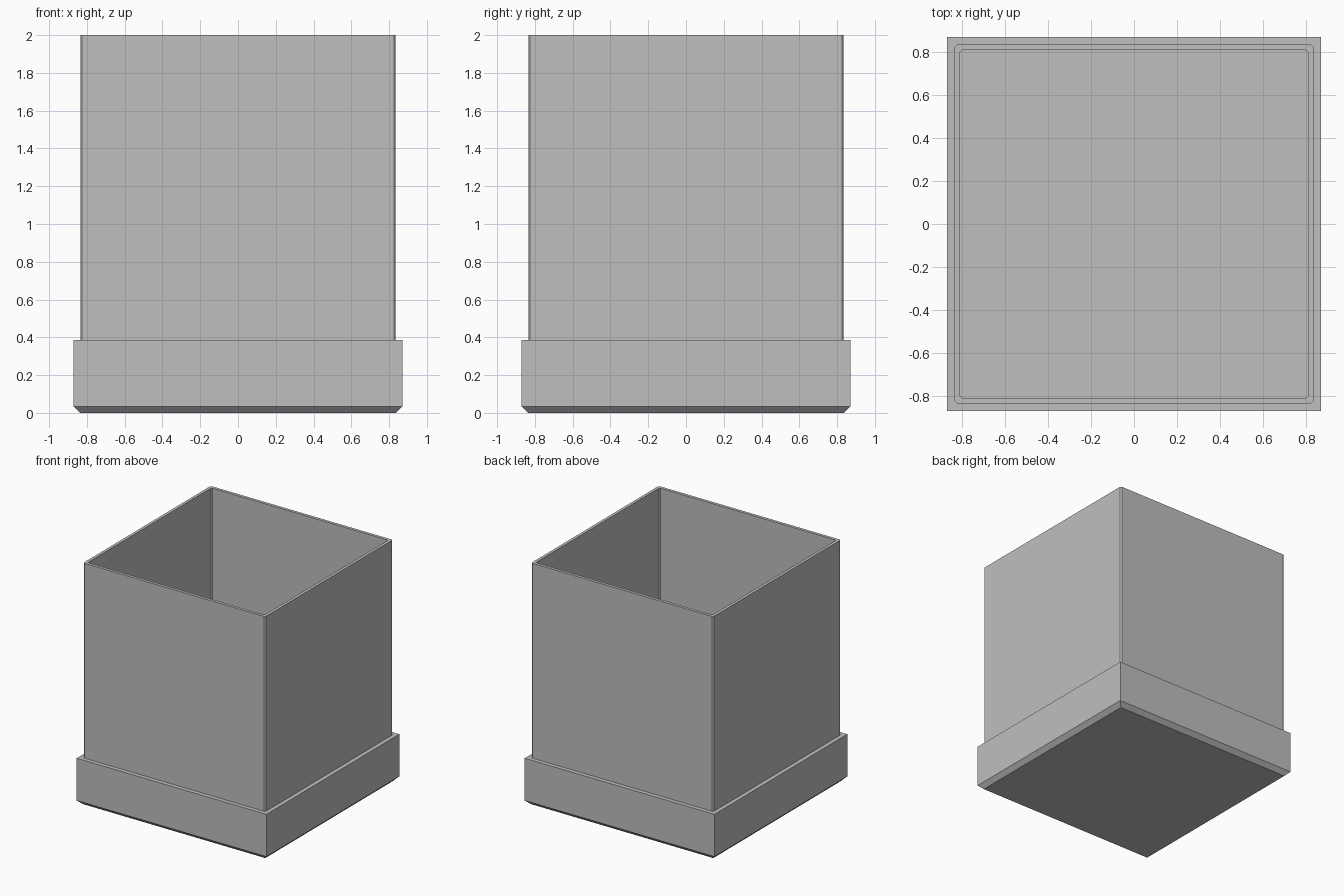
import bpy
import bmesh

cube = bpy.data.objects.get("Cube")
if cube:
    bpy.data.objects.remove(cube, do_unlink=True)

grey = bpy.data.materials.new("plain grey")
grey.use_nodes = True
colour = (0.52, 0.52, 0.52, 1)
grey.diffuse_color = colour
grey.node_tree.nodes["Principled BSDF"].inputs["Base Color"].default_value = colour

BASE, WALL, INNER = 0.87, 0.835, 0.81   # half widths
LEDGE, TOP, FLOOR = 0.385, 2.0, 0.06    # heights
BEVEL, CORNER = 0.035, 0.01


def square_ring(bm, half, z, cut):
    """Square outline with its corners cut off, anticlockwise."""
    ring = []
    for sx, sy in ((1, -1), (1, 1), (-1, 1), (-1, -1)):
        a = (sx * (half - cut), sy * half, z)
        b = (sx * half, sy * (half - cut), z)
        ring += [bm.verts.new(p) for p in ((a, b) if sx * sy < 0 else (b, a))]
    return ring


# Outside from the bevelled foot to the rim, then down the inside to the floor
profile = [
    (BASE - BEVEL, 0, 0),
    (BASE, BEVEL, 0),
    (BASE, LEDGE, 0),
    (WALL, LEDGE, CORNER),
    (WALL, TOP, CORNER),
    (INNER, TOP, CORNER),
    (INNER, FLOOR, CORNER),
]
bm = bmesh.new()
rings = [square_ring(bm, *section) for section in profile]
for low, high in zip(rings, rings[1:]):
    for i in range(len(low)):
        j = (i + 1) % len(low)
        bm.faces.new((low[i], low[j], high[j], high[i]))
bm.faces.new(rings[0][::-1])
bm.faces.new(rings[-1])
bmesh.ops.remove_doubles(bm, verts=bm.verts, dist=0.0001)
bmesh.ops.recalc_face_normals(bm, faces=bm.faces)

mesh = bpy.data.meshes.new("open_box")
bm.to_mesh(mesh)
bm.free()
mesh.materials.append(grey)
box = bpy.data.objects.new("open_box", mesh)
bpy.context.collection.objects.link(box)
